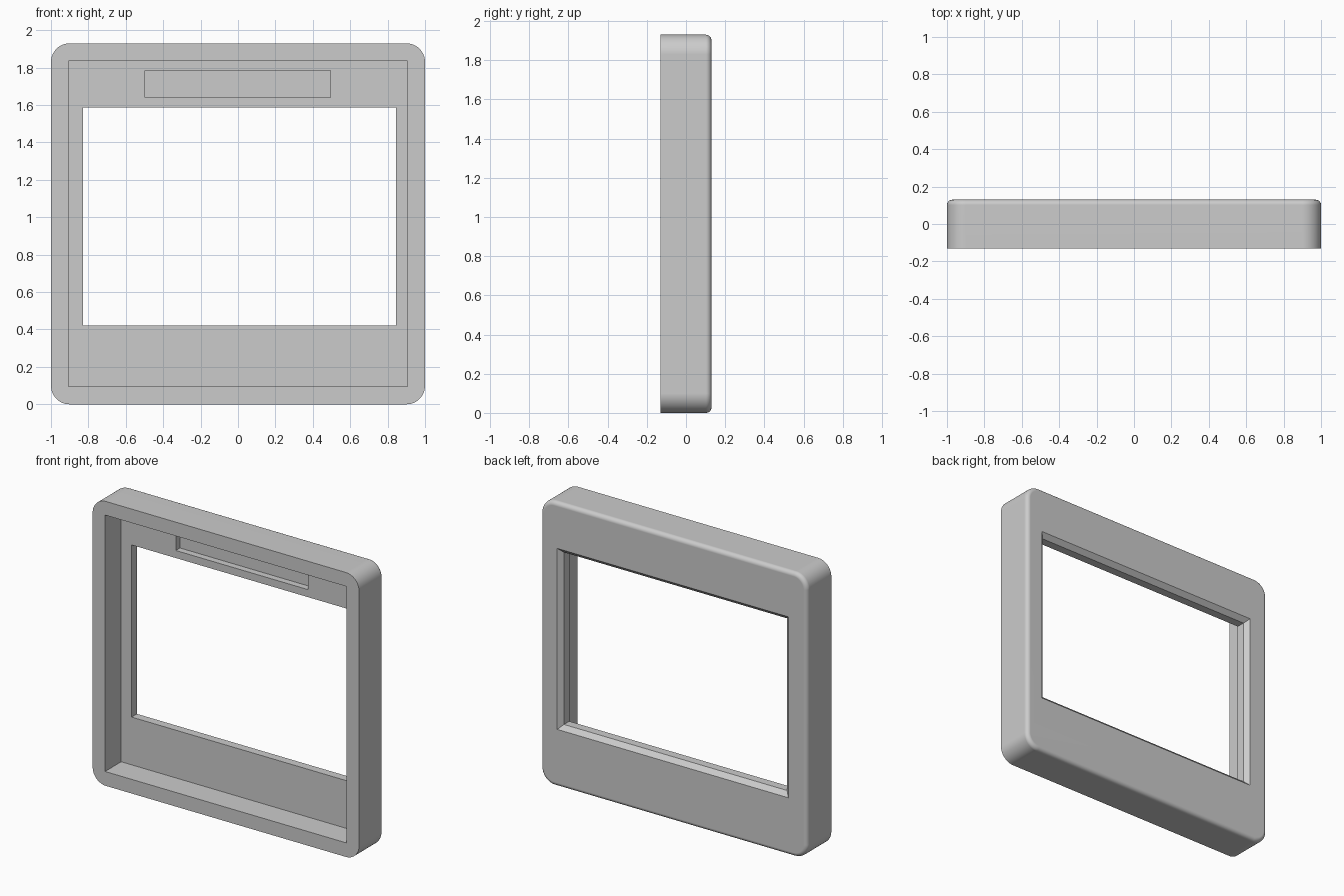
import bpy
import bmesh
from math import radians

if "Cube" in bpy.data.objects:
    bpy.data.objects.remove(bpy.data.objects["Cube"], do_unlink=True)

FRONT, BACK = -0.13, 0.13
HEIGHT = 1.93
FLOOR = 0.043        # inner face of the back panel
CHAMFER = 0.03

grey = bpy.data.materials.new("plain grey")
grey.use_nodes = True
grey.diffuse_color = (0.6, 0.6, 0.6, 1)
grey.node_tree.nodes["Principled BSDF"].inputs["Base Color"].default_value = (0.6, 0.6, 0.6, 1)


def loft(name, sections):
    """Solid through rectangles (y, x0, x1, z0, z1), ordered front to back."""
    bm = bmesh.new()
    rings = [[bm.verts.new(p) for p in ((x0, y, z0), (x1, y, z0), (x1, y, z1), (x0, y, z1))]
             for y, x0, x1, z0, z1 in sections]
    bm.faces.new(rings[0])
    bm.faces.new(rings[-1][::-1])
    for a, b in zip(rings, rings[1:]):
        for i in range(4):
            j = (i + 1) % 4
            bm.faces.new((a[i], b[i], b[j], a[j]))
    bmesh.ops.recalc_face_normals(bm, faces=bm.faces[:])
    mesh = bpy.data.meshes.new(name)
    bm.to_mesh(mesh)
    bm.free()
    mesh.materials.append(grey)
    obj = bpy.data.objects.new(name, mesh)
    bpy.context.collection.objects.link(obj)
    return obj


def bevel(bm, edges, radius, segments):
    bmesh.ops.bevel(bm, geom=edges, offset=radius, segments=segments,
                    profile=0.5, affect='EDGES', clamp_overlap=True)


# Outer shell: round the four corners, then soften the back rim
frame = loft("frame", [(FRONT, -1, 1, 0, HEIGHT), (BACK, -1, 1, 0, HEIGHT)])
bm = bmesh.new()
bm.from_mesh(frame.data)
bevel(bm, [e for e in bm.edges if abs(e.verts[0].co.y - e.verts[1].co.y) > 0.1], 0.1, 12)
bevel(bm, [e for e in bm.edges if all(v.co.y > BACK - 0.001 for v in e.verts)], 0.028, 5)
bm.to_mesh(frame.data)
bm.free()

# Front cavity, shallow slot, and window opening with its chamfered back rim
left, right, low, high = -0.829, 0.846, 0.42, 1.588
over = 0.05
grow = CHAMFER + over
cutters = [
    loft("cavity_cutter", [(FRONT - over, -0.907, 0.907, 0.096, 1.836),
                           (FLOOR, -0.907, 0.907, 0.096, 1.836)]),
    loft("slot_cutter", [(FLOOR - over, -0.497, 0.494, 1.639, 1.784),
                         (FLOOR + 0.045, -0.497, 0.494, 1.639, 1.784)]),
    loft("window_cutter", [(FLOOR - over, left, right, low, high),
                           (BACK - CHAMFER, left, right, low, high),
                           (BACK + over, left - grow, right + grow, low - grow, high + grow)]),
]
bpy.ops.object.select_all(action='DESELECT')
frame.select_set(True)
bpy.context.view_layer.objects.active = frame
for cutter in cutters:
    cutter.hide_render = True
    mod = frame.modifiers.new(cutter.name, 'BOOLEAN')
    mod.operation = 'DIFFERENCE'
    mod.solver = 'EXACT'
    mod.object = cutter
    bpy.ops.object.modifier_apply(modifier=mod.name)
    bpy.data.objects.remove(cutter, do_unlink=True)

# Smooth rounded edges, crisp cut edges, flat panels
bpy.ops.object.shade_smooth_by_angle(angle=radians(30))
weighted = frame.modifiers.new("flat_panels", 'WEIGHTED_NORMAL')
weighted.keep_sharp = True
